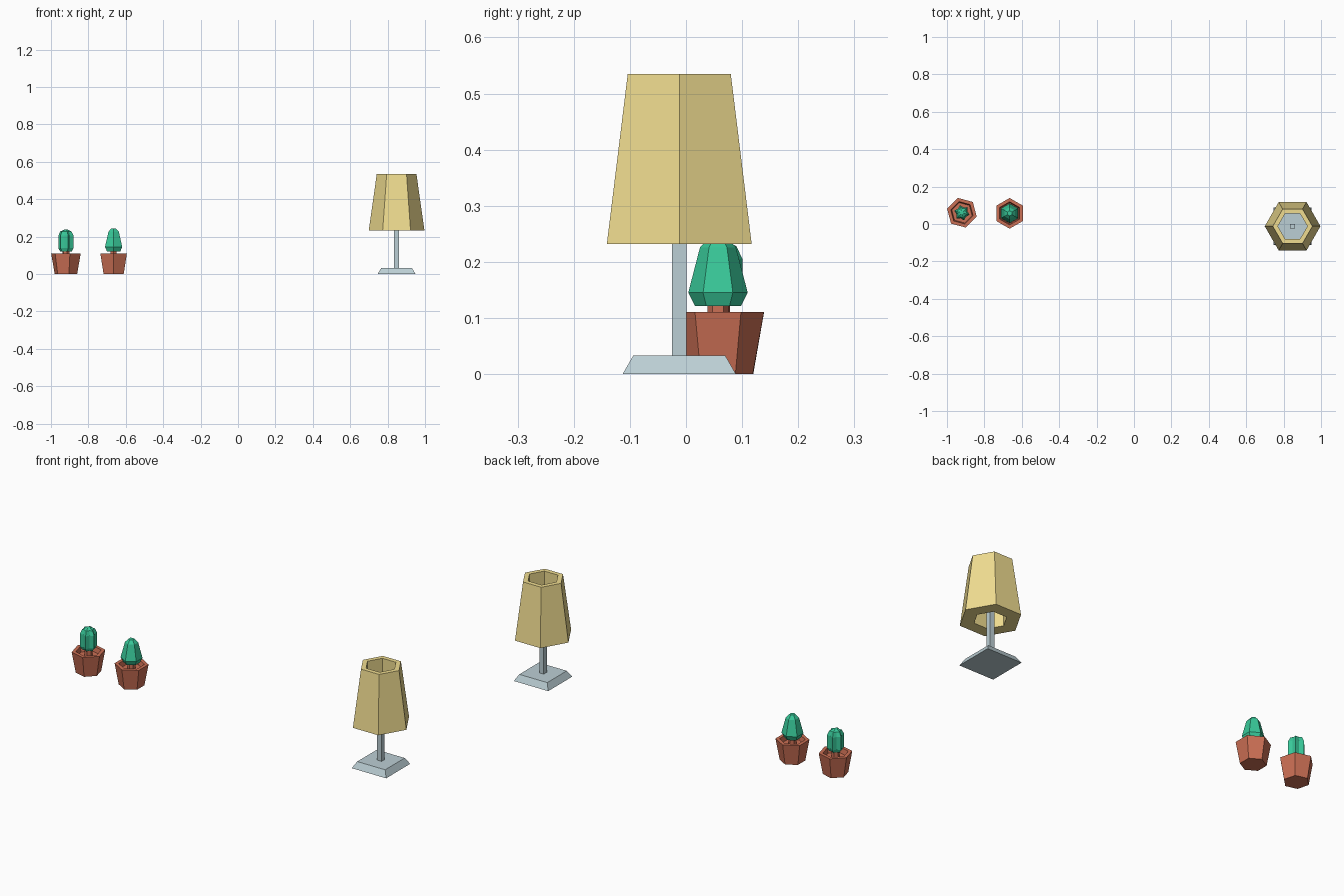
import bpy
from math import cos, sin, pi, radians

if "Cube" in bpy.data.objects:
    bpy.data.objects.remove(bpy.data.objects["Cube"])


def material(name, rgb):
    m = bpy.data.materials.new(name)
    m.diffuse_color = (*rgb, 1)
    m.use_nodes = True
    m.node_tree.nodes["Principled BSDF"].inputs["Base Color"].default_value = m.diffuse_color
    return m


CLAY = material("clay", (0.60, 0.16, 0.09))
GREEN = material("cactus_green", (0.04, 0.58, 0.32))
CREAM = material("lampshade_cream", (0.87, 0.72, 0.28))
METAL = material("pale_metal", (0.50, 0.62, 0.66))


def loft(name, loc, profile, sides, turn, mat, rib=1.0, closed=False):
    """Flat-sided solid through (radius, z) rings; rib < 1 pulls in every other corner."""
    verts, faces = [], []
    for r, z in profile:
        for i in range(sides):
            a = radians(turn) + 2 * pi * i / sides
            k = r * (rib if i % 2 else 1)
            verts.append((k * cos(a), k * sin(a), z))
    n = len(profile)
    for j in range(n if closed else n - 1):
        p, q = j * sides, (j + 1) % n * sides
        for i in range(sides):
            h = (i + 1) % sides
            faces.append((p + i, p + h, q + h, q + i))
    if not closed:
        faces.append(tuple(reversed(range(sides))))
        faces.append(tuple(range((n - 1) * sides, n * sides)))
    me = bpy.data.meshes.new(name)
    me.from_pydata(verts, [], faces)
    me.materials.append(mat)
    ob = bpy.data.objects.new(name, me)
    ob.location = (*loc, 0)
    bpy.context.collection.objects.link(ob)
    return ob


# Potted cacti: hollow hexagonal pot, short stalk, faceted body
def potted_cactus(tag, loc, turn, body, sides, rib):
    pot = [(0.062, 0), (0.082, 0.111), (0.062, 0.111), (0.056, 0.085)]
    loft(tag + "_pot", loc, pot, 6, turn, CLAY)
    loft(tag + "_stalk", loc, [(0.019, 0.085), (0.019, 0.125)], 6, turn, CLAY)
    loft(tag + "_cactus", loc, body, sides, turn, GREEN, rib)


potted_cactus("left", (-0.92, 0.06), -15,
              [(0.032, 0.121), (0.042, 0.138), (0.042, 0.205),
               (0.031, 0.228), (0.010, 0.237)], 12, 0.72)
potted_cactus("right", (-0.665, 0.057), 30,
              [(0.041, 0.121), (0.053, 0.145), (0.032, 0.226),
               (0.014, 0.244)], 6, 1)

# Table lamp: square foot and pole, thick hexagonal shade open at both ends
LAMP = (0.848, -0.012)
S = 2 ** 0.5
loft("lamp_base", LAMP, [(0.101 * S, 0), (0.082 * S, 0.033)], 4, 45, METAL)
loft("lamp_pole", LAMP, [(0.013 * S, 0.033), (0.013 * S, 0.36)], 4, 45, METAL)
loft("lamp_shade", LAMP,
     [(0.149, 0.232), (0.106, 0.535), (0.079, 0.535), (0.079, 0.232)],
     6, 0, CREAM, closed=True)
